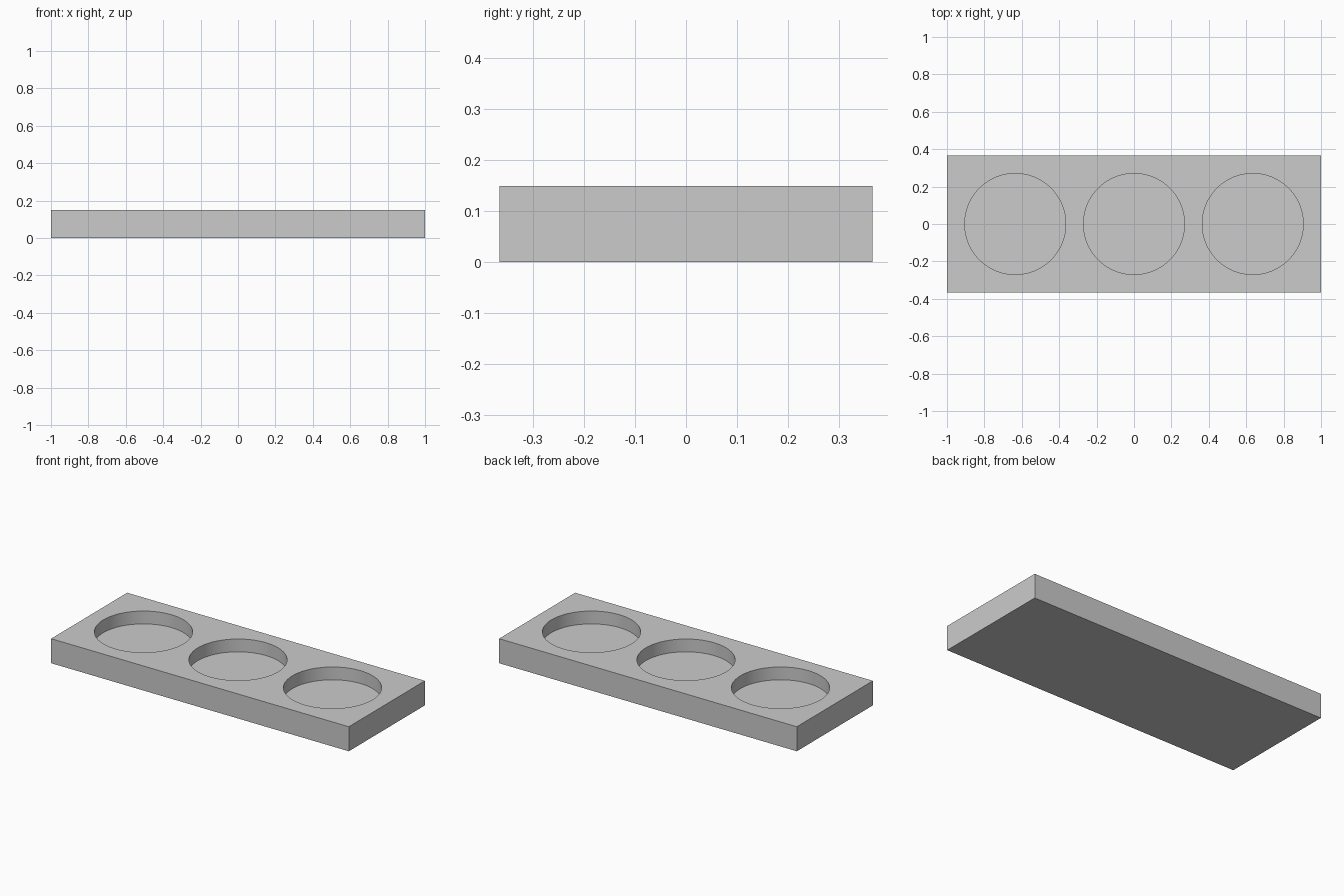
import bpy
import math

if "Cube" in bpy.data.objects:
    bpy.data.objects.remove(bpy.data.objects["Cube"], do_unlink=True)

LENGTH, WIDTH, HEIGHT = 2.0, 0.73, 0.149
RADIUS, SPACING, DEPTH = 0.27, 0.635, 0.078

grey = bpy.data.materials.new("light_grey")
grey.use_nodes = True
grey.diffuse_color = (0.6, 0.6, 0.6, 1)
grey.node_tree.nodes["Principled BSDF"].inputs["Base Color"].default_value = grey.diffuse_color

# Rectangular tray block
bpy.ops.mesh.primitive_cube_add(size=1, location=(0, 0, HEIGHT / 2))
tray = bpy.context.object
tray.name = "tray"
tray.scale = (LENGTH, WIDTH, HEIGHT)
bpy.ops.object.transform_apply(location=True, rotation=False, scale=True)
tray.data.materials.append(grey)


def cut_pocket(x):
    """Sink one round, flat-bottomed pocket into the top of the tray."""
    bpy.ops.mesh.primitive_cylinder_add(
        vertices=96, radius=RADIUS, depth=2 * DEPTH, location=(x, 0, HEIGHT))
    cutter = bpy.context.object
    cutter.name = "pocket_cutter"
    cutter.hide_render = True
    cutter.data.materials.append(grey)
    bpy.context.view_layer.objects.active = tray
    cut = tray.modifiers.new("pocket", 'BOOLEAN')
    cut.operation = 'DIFFERENCE'
    cut.solver = 'EXACT'
    cut.object = cutter
    bpy.ops.object.modifier_apply(modifier=cut.name)
    bpy.data.objects.remove(cutter, do_unlink=True)


# Three pockets in a row
for i in (-1, 0, 1):
    cut_pocket(i * SPACING)

# Smooth pocket walls with crisp rims
bpy.ops.object.select_all(action='DESELECT')
tray.select_set(True)
bpy.context.view_layer.objects.active = tray
bpy.ops.object.shade_smooth_by_angle(angle=math.radians(30))
